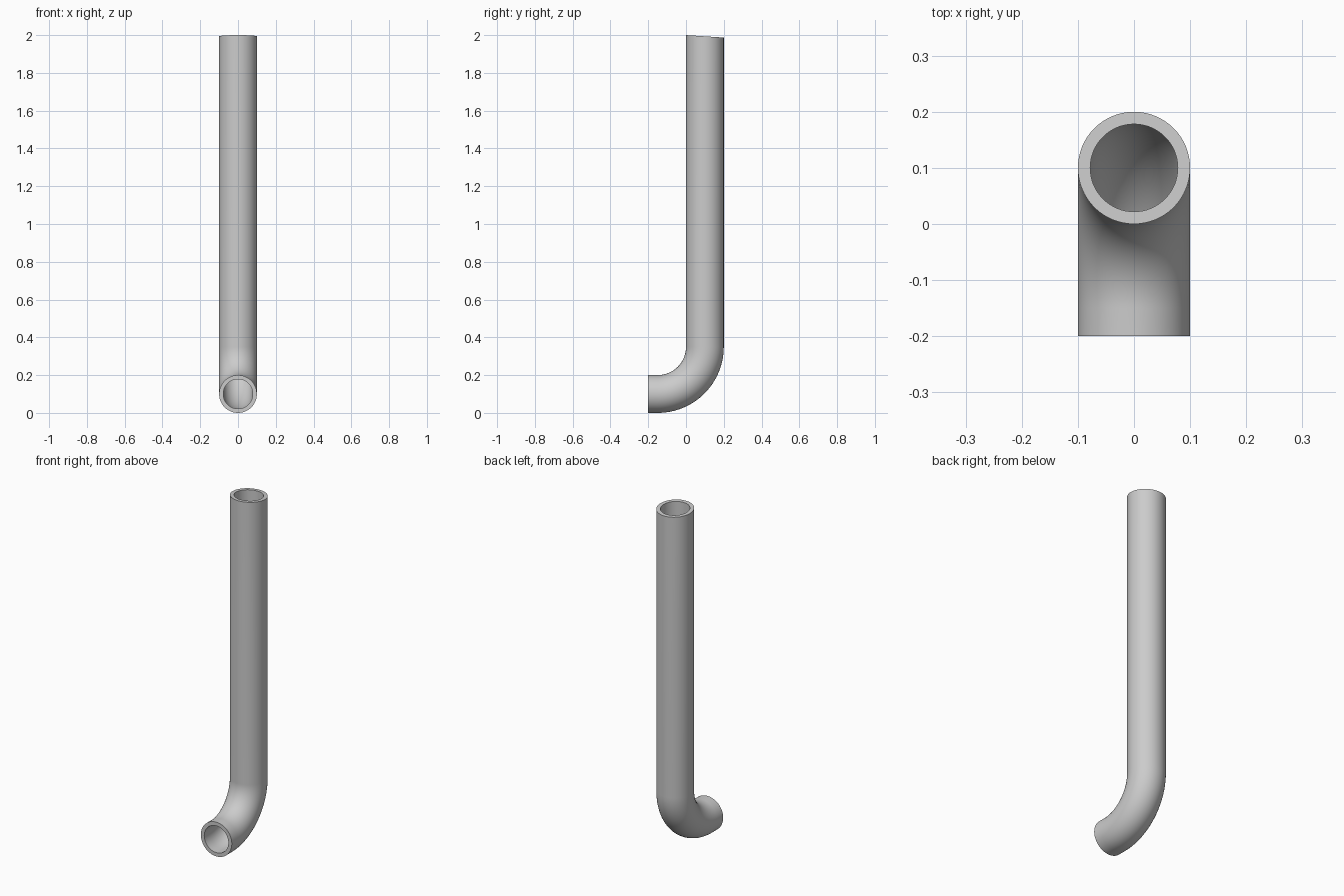
import bpy, bmesh, math

if "Cube" in bpy.data.objects:
    bpy.data.objects.remove(bpy.data.objects["Cube"])

SEG, BEND_STEPS = 64, 32
OUTER, INNER = 0.1, 0.078
BEND_R, BEND_Y, BEND_Z = 0.25, -0.15, 0.35   # elbow radius and centre
TOP_SLOPE = 0.013 / 0.2                      # slight slant of the top cut

# Centre line stations: (y, z, angle from the downward direction)
path = [(-0.2, BEND_Z - BEND_R, 0.0)]
for i in range(BEND_STEPS + 1):
    a = math.pi / 2 * i / BEND_STEPS
    path.append((BEND_Y + BEND_R * math.sin(a), BEND_Z - BEND_R * math.cos(a), a))
path.append((0.1, 2.0, math.pi / 2))

bm = bmesh.new()


def ring(station, r, last):
    y, z, a = station
    verts = []
    for k in range(SEG):
        t = 2 * math.pi * k / SEG
        x, n = r * math.cos(t), r * math.sin(t)
        py, pz = y + n * math.sin(a), z - n * math.cos(a)
        if last:
            pz = 2.0 - TOP_SLOPE * py
        verts.append(bm.verts.new((x, py, pz)))
    return verts


def bridge(a, b):
    for k in range(SEG):
        j = (k + 1) % SEG
        bm.faces.new((a[k], a[j], b[j], b[k]))


# Outer wall, inner wall, and the two annular end faces
walls = []
for r in (OUTER, INNER):
    rings = [ring(s, r, i == len(path) - 1) for i, s in enumerate(path)]
    for a, b in zip(rings, rings[1:]):
        bridge(a, b)
    walls.append(rings)
for end in (0, -1):
    bridge(walls[0][end], walls[1][end])

bmesh.ops.recalc_face_normals(bm, faces=bm.faces)
mesh = bpy.data.meshes.new("bent_pipe")
bm.to_mesh(mesh)
bm.free()
pipe = bpy.data.objects.new("bent_pipe", mesh)
bpy.context.collection.objects.link(pipe)
bpy.context.view_layer.objects.active = pipe
pipe.select_set(True)
bpy.ops.object.shade_smooth_by_angle(angle=math.radians(30))
